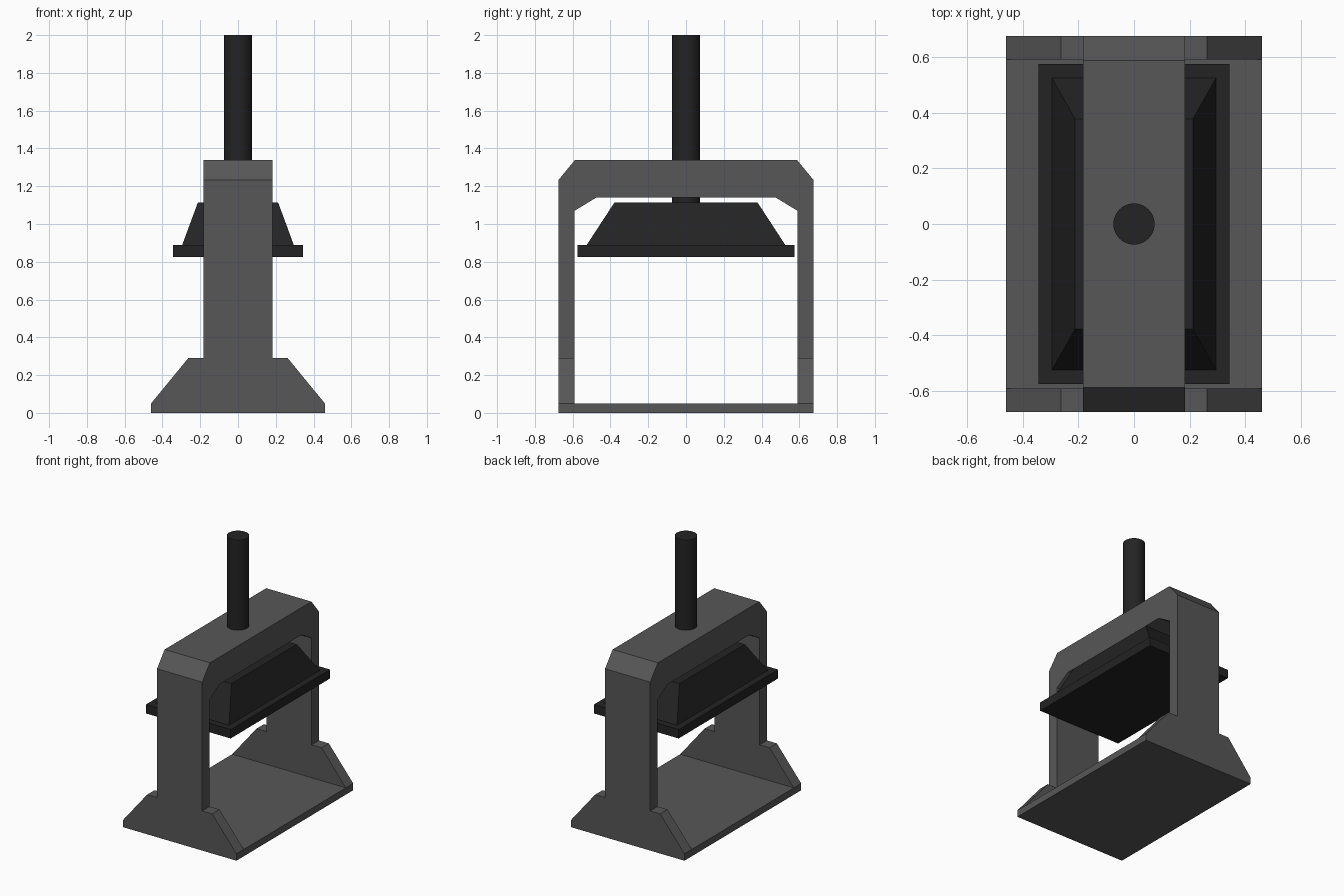
import bpy
import bmesh
from mathutils import Vector

cube = bpy.data.objects.get("Cube")
if cube:
    bpy.data.objects.remove(cube, do_unlink=True)


def make_material(name, value):
    mat = bpy.data.materials.new(name)
    colour = (value, value, value, 1)
    mat.diffuse_color = colour
    mat.use_nodes = True
    mat.node_tree.nodes["Principled BSDF"].inputs["Base Color"].default_value = colour
    return mat


frame_grey = make_material("frame grey", 0.095)
press_black = make_material("press black", 0.017)


def finish(name, bm, mat):
    bmesh.ops.recalc_face_normals(bm, faces=bm.faces)
    mesh = bpy.data.meshes.new(name)
    bm.to_mesh(mesh)
    bm.free()
    mesh.materials.append(mat)
    obj = bpy.data.objects.new(name, mesh)
    bpy.context.collection.objects.link(obj)
    return obj


def mirrored(half):
    """Close a half outline by reflecting it across the vertical axis."""
    return half + [(-u, z) for u, z in reversed(half)]


def extrude_profile(name, outline, axis, start, end, mat):
    """Sweep a (u, z) outline along x or y."""
    bm = bmesh.new()
    place = (lambda u, z: (start, u, z)) if axis == "x" else (lambda u, z: (u, start, z))
    face = bm.faces.new([bm.verts.new(place(u, z)) for u, z in outline])
    swept = bmesh.ops.extrude_face_region(bm, geom=[face])
    step = Vector((end - start, 0, 0)) if axis == "x" else Vector((0, end - start, 0))
    bmesh.ops.translate(bm, vec=step,
                        verts=[v for v in swept["geom"] if isinstance(v, bmesh.types.BMVert)])
    return finish(name, bm, mat)


def tapered_block(name, bottom, top, z0, z1, mat):
    """Box whose top half-size may differ from its bottom half-size."""
    bm = bmesh.new()
    bmesh.ops.create_cube(bm, size=2)
    for v in bm.verts:
        hx, hy = top if v.co.z > 0 else bottom
        v.co = (v.co.x * hx, v.co.y * hy, z1 if v.co.z > 0 else z0)
    return finish(name, bm, mat)


BASE_X, END_Y, INNER_Y = 0.46, 0.675, 0.59
BASE_TOP, LEG_TOP, LEG_X = 0.05, 1.07, 0.183

# Base plate
tapered_block("base_plate", (BASE_X, END_Y), (BASE_X, END_Y), 0, BASE_TOP, frame_grey)

# Uprights with flared feet
upright = mirrored([(BASE_X, BASE_TOP), (0.263, 0.29), (LEG_X, 0.29), (LEG_X, LEG_TOP)])
for name, side in (("front_upright", -1), ("back_upright", 1)):
    extrude_profile(name, upright, "y", side * INNER_Y, side * END_Y, frame_grey)

# Chamfered crossbeam
beam = mirrored([(0.475, 1.14), (INNER_Y, LEG_TOP), (END_Y, LEG_TOP),
                 (END_Y, 1.233), (0.587, 1.34)])
extrude_profile("crossbeam", beam, "x", -LEG_X, LEG_X, frame_grey)

# Press plate and its tapered head
tapered_block("press_plate", (0.343, 0.575), (0.343, 0.575), 0.825, 0.89, press_black)
tapered_block("press_head", (0.295, 0.525), (0.212, 0.378), 0.89, 1.115, press_black)

# Round ram through the crossbeam
bpy.ops.mesh.primitive_cylinder_add(vertices=32, radius=0.074, depth=0.885,
                                    location=(0, 0, 1.5575))
ram = bpy.context.object
ram.name = "ram"
ram.data.materials.append(press_black)
bpy.ops.object.shade_smooth_by_angle()
